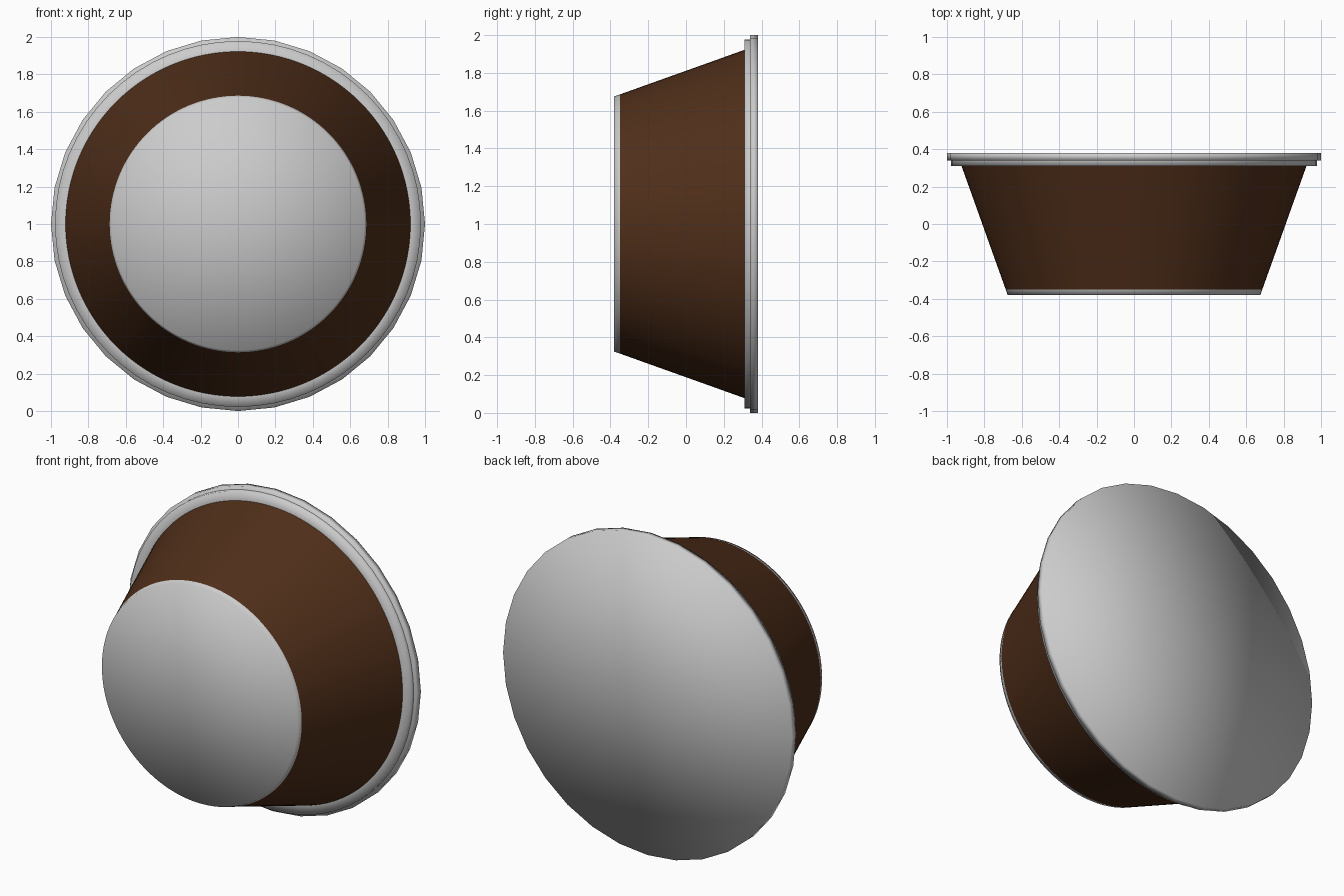
import bpy, math

if "Cube" in bpy.data.objects:
    bpy.data.objects.remove(bpy.data.objects["Cube"])


def material(name, rgb):
    m = bpy.data.materials.new(name)
    m.diffuse_color = (*rgb, 1)
    m.use_nodes = True
    m.node_tree.nodes["Principled BSDF"].inputs["Base Color"].default_value = m.diffuse_color
    return m


def lathe(name, profile, sides, mat=None):
    """Revolve (radius, y) points about the y axis; radius 0 makes a pole."""
    verts, rings, faces = [], [], []
    for r, y in profile:
        n = 1 if r == 0 else sides
        rings.append([len(verts) + i % n for i in range(sides)])
        for i in range(n):
            a = 2 * math.pi * i / sides
            verts.append((r * math.cos(a), y, 1 + r * math.sin(a)))
    for lo, hi in zip(rings, rings[1:]):
        for i in range(sides):
            j = (i + 1) % sides
            quad = (lo[i], hi[i], hi[j], lo[j])
            faces.append(tuple(dict.fromkeys(quad)))
    mesh = bpy.data.meshes.new(name)
    mesh.from_pydata(verts, [], faces)
    mesh.shade_smooth()
    if mat:
        mesh.materials.append(mat)
    ob = bpy.data.objects.new(name, mesh)
    bpy.context.collection.objects.link(ob)
    return ob


brown = material("brown", (0.08, 0.028, 0.01))

# Tapered cup wall
lathe("capsule_body", [(0.686, -0.35), (0.922, 0.31)], 128, brown)

# Small end cap
lathe("front_cap", [(0, -0.38), (0.676, -0.38), (0.686, -0.35)], 128)

# Flange under the lid
lathe("rim_flange", [(0.915, 0.31), (0.978, 0.31), (0.978, 0.345)], 64)

# Low-sided lid closing the wide end
lathe("back_lid", [(0.915, 0.34), (1.0, 0.34), (1.0, 0.38), (0, 0.38)], 32)
